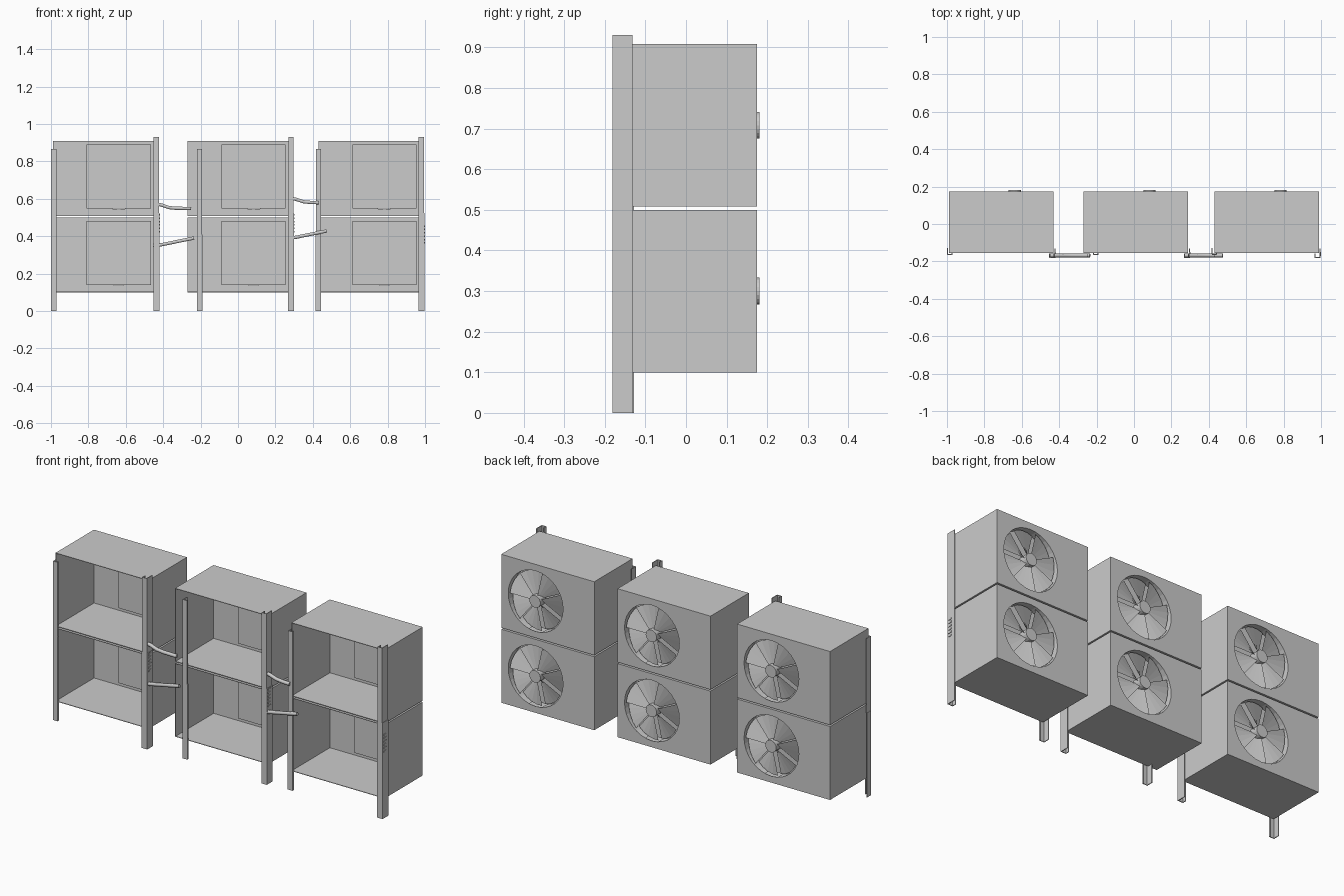
import bpy, bmesh, math
from mathutils import Vector, Matrix

if "Cube" in bpy.data.objects:
    bpy.data.objects.remove(bpy.data.objects["Cube"])

Y0, Y1, T = -0.155, 0.175, 0.003      # cabinet front, back, sheet thickness


def finish(name, bm):
    bmesh.ops.recalc_face_normals(bm, faces=bm.faces)
    me = bpy.data.meshes.new(name)
    bm.to_mesh(me)
    bm.free()
    ob = bpy.data.objects.new(name, me)
    bpy.context.collection.objects.link(ob)
    return ob


def add_box(bm, x0, x1, y0, y1, z0, z1):
    m = (Matrix.Translation(((x0 + x1) / 2, (y0 + y1) / 2, (z0 + z1) / 2))
         @ Matrix.Diagonal((x1 - x0, y1 - y0, z1 - z0, 1)))
    bmesh.ops.create_cube(bm, size=1, matrix=m)


def add_cyl(bm, x, y0, y1, z, r, seg=32):
    m = Matrix.Translation((x, (y0 + y1) / 2, z)) @ Matrix.Rotation(math.pi / 2, 4, 'X')
    bmesh.ops.create_cone(bm, cap_ends=True, segments=seg, radius1=r, radius2=r,
                          depth=y1 - y0, matrix=m)


def extrude_profile(name, pts, z0, z1):
    bm = bmesh.new()
    f = bm.faces.new([bm.verts.new((x, y, z0)) for x, y in pts])
    r = bmesh.ops.extrude_face_region(bm, geom=[f])
    bmesh.ops.translate(bm, vec=(0, 0, z1 - z0),
                        verts=[v for v in r['geom'] if isinstance(v, bmesh.types.BMVert)])
    return finish(name, bm)


def cabinet(x0, z0, z1):
    x1 = x0 + 0.56
    cx, cz, r = x1 - 0.207, (z0 + z1) / 2, 0.165
    # sheet metal shell, open at the front
    bm = bmesh.new()
    add_box(bm, x0, x0 + T, Y0, Y1 - T, z0, z1)
    add_box(bm, x1 - T, x1, Y0, Y1 - T, z0, z1)
    add_box(bm, x0 + T, x1 - T, Y0, Y1 - T, z0, z0 + T)
    add_box(bm, x0 + T, x1 - T, Y0, Y1 - T, z1 - T, z1)
    finish("cabinet_shell", bm)
    # back wall and fan housing with a round recess
    bm = bmesh.new()
    add_cyl(bm, cx, Y1 - 0.044, Y1 + 0.05, cz, r)
    cutter = finish("fan_cutter", bm)
    cutter.hide_render = True
    cutter.hide_viewport = True
    bm = bmesh.new()
    add_box(bm, x0, x1, Y1 - T, Y1, z0, z1)
    wall = finish("back_wall", bm)
    bm = bmesh.new()
    add_box(bm, cx - 0.172, cx + 0.172, Y1 - 0.047, Y1 - T, cz - 0.16, cz + 0.182)
    housing = finish("fan_housing", bm)
    cz_ok = r - 0.16
    for ob in (wall, housing):
        mod = ob.modifiers.new("recess", 'BOOLEAN')
        mod.operation, mod.solver, mod.object = 'DIFFERENCE', 'EXACT', cutter
    # fan hub
    bm = bmesh.new()
    add_cyl(bm, cx, Y1 - 0.044, Y1 + 0.006, cz, 0.033, 20)
    finish("fan_hub", bm)
    # pitched blades
    bm = bmesh.new()
    n = 7
    for i in range(n):
        a0 = 2 * math.pi * i / n
        a1 = a0 + 2 * math.pi / n
        rows = []
        for k in range(5):
            t = k / 4
            a, y = a0 + (a1 - a0) * t, Y1 - 0.006 - 0.026 * t
            rows.append([bm.verts.new((cx + q * math.cos(a), y, cz + q * math.sin(a)))
                         for q in (0.03, r - 0.006)])
        for p, q in zip(rows, rows[1:]):
            bm.faces.new((p[0], p[1], q[1], q[0]))
    finish("fan_blades", bm)


def right_post(x1, ribs_z):
    # J-shaped channel in two sections, long flange outside the cabinet
    for name, z0, z1, e in (("lower", 0, 0.523, 0.0), ("upper", 0.523, 0.93, 0.002)):
        a, b, t = x1 - 0.033 + e, x1 - e, 0.004
        extrude_profile("right_post_" + name, [
            (a, -0.157), (a, -0.181), (b, -0.181), (b, -0.130 - e),
            (b - t, -0.130 - e), (b - t, -0.177), (a + t, -0.177), (a + t, -0.157)], z0, z1)
    # catch ribs on the outer flange
    bm = bmesh.new()
    for i in range(6):
        z = ribs_z + i * 0.018
        add_box(bm, x1 - 0.002, x1 + 0.003, -0.172, -0.150, z, z + 0.008)
    finish("catch_ribs", bm)


def left_post(x0, split):
    # L-shaped angle in two sections
    for name, z0, z1, e in (("lower", 0, split, 0.0), ("upper", split, 0.865, 0.0015)):
        a, b, t = x0 + e, x0 + 0.03 - e, 0.004
        extrude_profile("left_post_" + name, [
            (a, -0.128), (a, -0.165), (b, -0.165), (b, -0.156),
            (b - t, -0.156), (b - t, -0.161), (a + t, -0.161), (a + t, -0.128)], z0, z1)


def rod(name, pts, r=0.01):
    cu = bpy.data.curves.new(name, 'CURVE')
    cu.dimensions = '3D'
    cu.bevel_depth, cu.bevel_resolution, cu.use_fill_caps = r, 1, True
    s = cu.splines.new('POLY')
    s.points.add(len(pts) - 1)
    for p, (x, z) in zip(s.points, pts):
        p.co = (x, -0.168, z, 1)
    bpy.context.collection.objects.link(bpy.data.objects.new(name, cu))


# three stacks of two cabinets
for x in (-0.99, -0.27, 0.43):
    cabinet(x, 0.10, 0.50)
    cabinet(x, 0.508, 0.908)

for x, rz in ((-0.42, 0.42), (0.30, 0.42), (0.997, 0.36)):
    right_post(x, rz)
for x, s in ((-1.0, 0.46), (-0.22, 0.41), (0.415, 0.41)):
    left_post(x, s)

# linking rods between stacks
rod("upper_link", [(-0.43, 0.571), (-0.41, 0.567), (-0.37, 0.553), (-0.33, 0.549), (-0.25, 0.548)])
rod("lower_link", [(-0.455, 0.351), (-0.41, 0.354), (-0.235, 0.390)])
rod("upper_link", [(0.29, 0.601), (0.31, 0.597), (0.35, 0.584), (0.39, 0.580), (0.43, 0.579)])
rod("lower_link", [(0.268, 0.388), (0.31, 0.394), (0.475, 0.428)])
